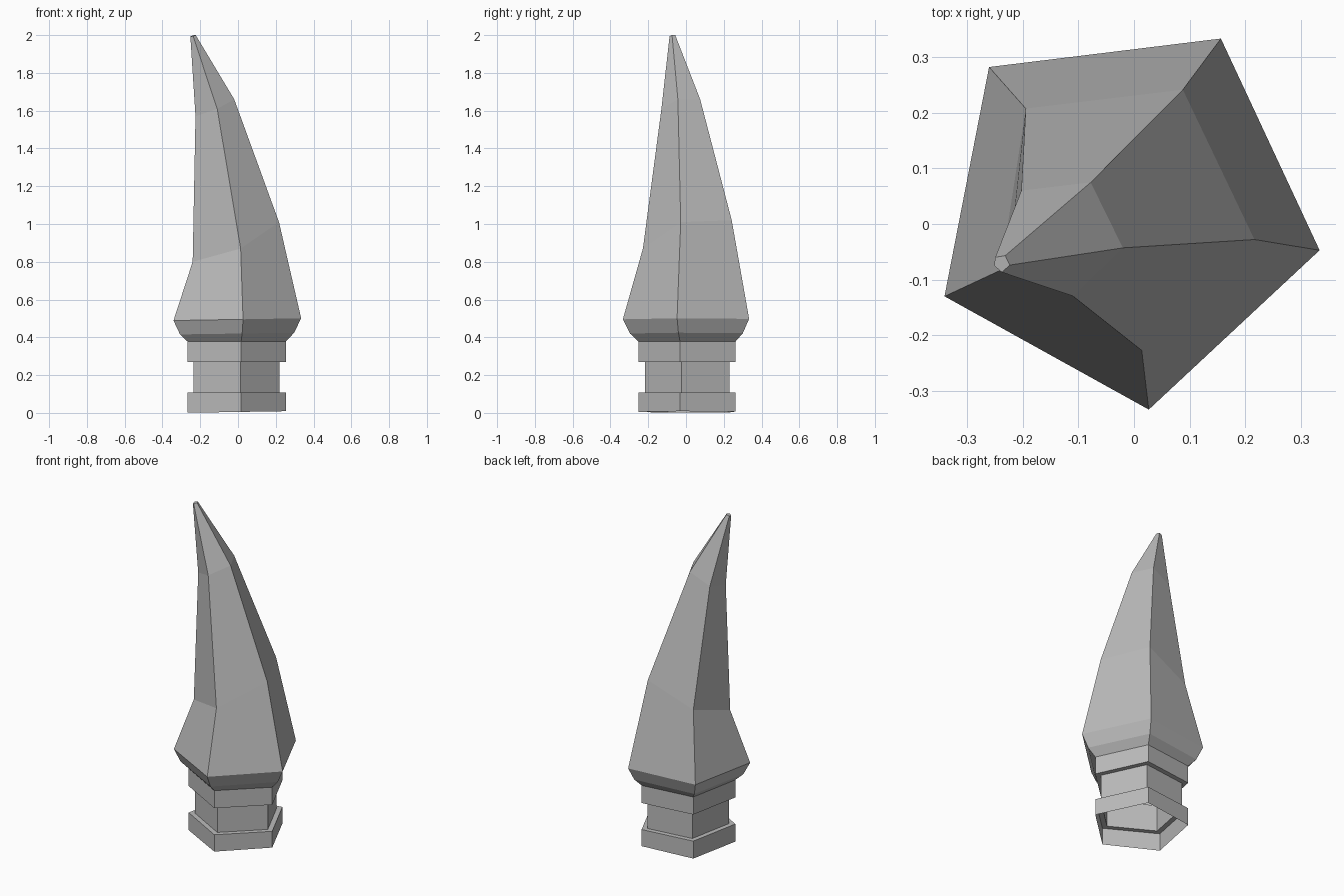
import bpy
import bmesh
import math
from mathutils import Vector

old = bpy.data.objects.get("Cube")
if old:
    bpy.data.objects.remove(old, do_unlink=True)

SIDES = 5
START = math.radians(-11)
AXIS = Vector((-0.017, 0.021))

stone = bpy.data.materials.new("plain grey")
stone.use_nodes = True
GREY = (0.5, 0.5, 0.5, 1)
stone.diffuse_color = GREY
stone.node_tree.nodes["Principled BSDF"].inputs["Base Color"].default_value = GREY


def ring(radius, z, tilt=0.0):
    """Regular pentagon around the axis, slightly tilted along x."""
    points = []
    for i in range(SIDES):
        a = START + i * math.tau / SIDES
        x = AXIS.x + radius * math.cos(a)
        y = AXIS.y + radius * math.sin(a)
        points.append((x, y, z + tilt * x))
    return points


def loft(name, rings, cap_top=False):
    """Skin a stack of rings into one flat-shaded shell."""
    bm = bmesh.new()
    loops = [[bm.verts.new(p) for p in r] for r in rings]
    for low, high in zip(loops, loops[1:]):
        for i in range(SIDES):
            j = (i + 1) % SIDES
            bm.faces.new((low[i], low[j], high[j], high[i]))
    if cap_top:
        bm.faces.new(loops[-1])
    mesh = bpy.data.meshes.new(name)
    bm.to_mesh(mesh)
    bm.free()
    mesh.materials.append(stone)
    obj = bpy.data.objects.new(name, mesh)
    bpy.context.collection.objects.link(obj)
    return obj


# Curved spike: regular base, then leaning rings that narrow to a blunt tip
shoulder = [(0.217, -0.028, 1.01), (0.088, 0.242, 1.02), (-0.195, 0.208, 0.90),
            (-0.24, -0.083, 0.80), (0.014, -0.228, 0.87)]
upper = [(-0.02, -0.043, 1.66), (-0.078, 0.075, 1.66), (-0.203, 0.06, 1.60),
         (-0.225, -0.062, 1.57), (-0.11, -0.13, 1.61)]
tip = [(-0.224, -0.074, 2.0), (-0.232, -0.057, 2.0), (-0.25, -0.06, 1.995),
       (-0.252, -0.075, 1.99), (-0.238, -0.087, 1.995)]
loft("spike", [ring(0.275, 0.377), ring(0.32, 0.42, 0.015),
               ring(0.358, 0.495, 0.018), shoulder, upper, tip], cap_top=True)

# Collar under the spike, with its underside step
loft("collar", [ring(0.24, 0.27), ring(0.275, 0.27), ring(0.275, 0.377)])

# Slim neck
loft("neck", [ring(0.24, 0.108), ring(0.24, 0.27)])

# Hollow foot, open below, with its top step
loft("foot", [ring(0.275, 0.005, 0.016), ring(0.275, 0.108), ring(0.24, 0.108)])
